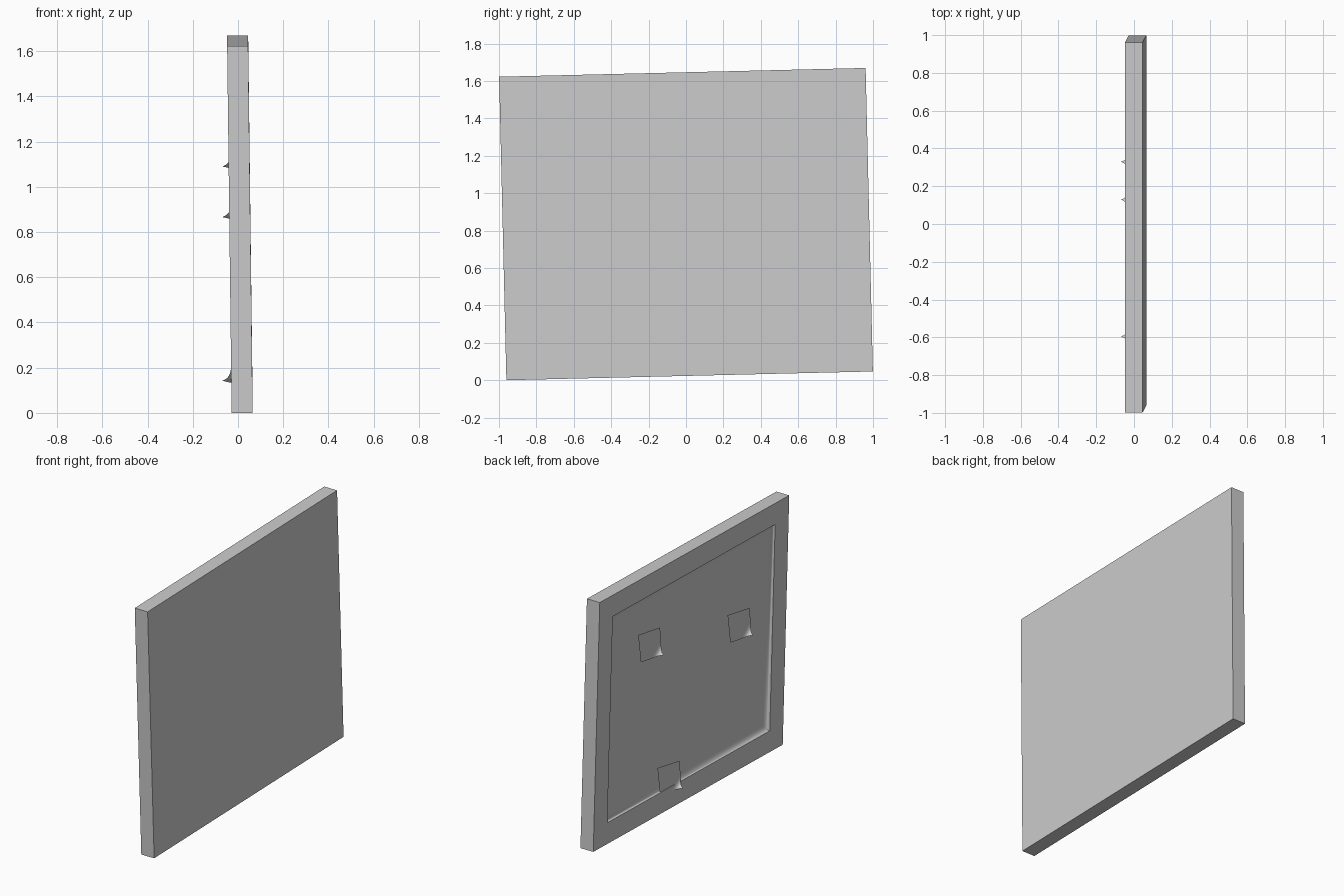
import bpy, math
from mathutils import Matrix, Vector

if "Cube" in bpy.data.objects:
    bpy.data.objects.remove(bpy.data.objects["Cube"])

W, H, T = 0.98, 0.8115, 0.0465      # half width, half height, half thickness
TILT = math.radians(1.37)           # sideways tilt in the wall plane
LEAN = -0.0123                      # lean along the height
BORDER, DEPTH, FILLET = 0.14, 0.025, 0.05


def make_object(name, verts, faces, angle):
    mesh = bpy.data.meshes.new(name)
    mesh.from_pydata(verts, [], faces)
    mesh.update()
    ob = bpy.data.objects.new(name, mesh)
    bpy.context.collection.objects.link(ob)
    bpy.ops.object.select_all(action='DESELECT')
    ob.select_set(True)
    bpy.context.view_layer.objects.active = ob
    bpy.ops.object.mode_set(mode='EDIT')
    bpy.ops.mesh.select_all(action='SELECT')
    bpy.ops.mesh.normals_make_consistent(inside=False)
    bpy.ops.object.mode_set(mode='OBJECT')
    bpy.ops.object.shade_smooth_by_angle(angle=math.radians(angle))
    return ob


# board: rings from the plain side, round the edge, over the lip into the hollow
rings = [(T, 0), (-T, 0)]
for i in range(6):
    a = math.pi / 2 * i / 5
    rings.append((-T + DEPTH * math.sin(a), BORDER + FILLET * (1 - math.cos(a))))
verts, faces = [], []
for x, inset in rings:
    w, h = W - inset, H - inset
    verts += [(x, -w, -h), (x, w, -h), (x, w, h), (x, -w, h)]
for r in range(len(rings) - 1):
    for k in range(4):
        n = (k + 1) % 4
        faces.append((4 * r + k, 4 * r + n, 4 * r + 4 + n, 4 * r + 4 + k))
last = 4 * (len(rings) - 1)
faces += [(0, 1, 2, 3), (last, last + 1, last + 2, last + 3)]
rot = Matrix.Rotation(TILT, 3, 'X')
placed = []
for v in verts:
    p = rot @ Vector((v[0], v[1], v[2]))
    placed.append((p.x + 0.0085 + LEAN * v[2], p.y, p.z + 0.835))
make_object("board", placed, faces, 40)


# paper notes with one lower corner curling outwards
def note(name, tip_y, tip_z, n=14):
    verts, faces = [], []
    for j in range(n + 1):
        for i in range(n + 1):
            a, b = i / n, j / n
            s = max(0, a + b - 1)
            y = tip_y + 0.202 - 0.225 * a - 0.028 * b + 0.051 * s ** 3
            z = tip_z + 0.198 - 0.038 * a - 0.190 * b + 0.030 * s ** 3
            x = -0.026 - 0.013 * s ** 2 - 0.030 * s ** 8
            verts.append((x, y, z))
    for j in range(n):
        for i in range(n):
            k = j * (n + 1) + i
            faces.append((k, k + n + 1, k + n + 2, k + 1))
    ob = make_object(name, verts, faces, 60)
    # paper faces away from the board
    if ob.data.polygons[0].normal.x > 0:
        ob.data.flip_normals()


for idx, (y, z) in enumerate([(0.33, 1.09), (-0.595, 0.866), (0.13, 0.142)]):
    note(f"paper_note_{idx + 1}", y, z)
